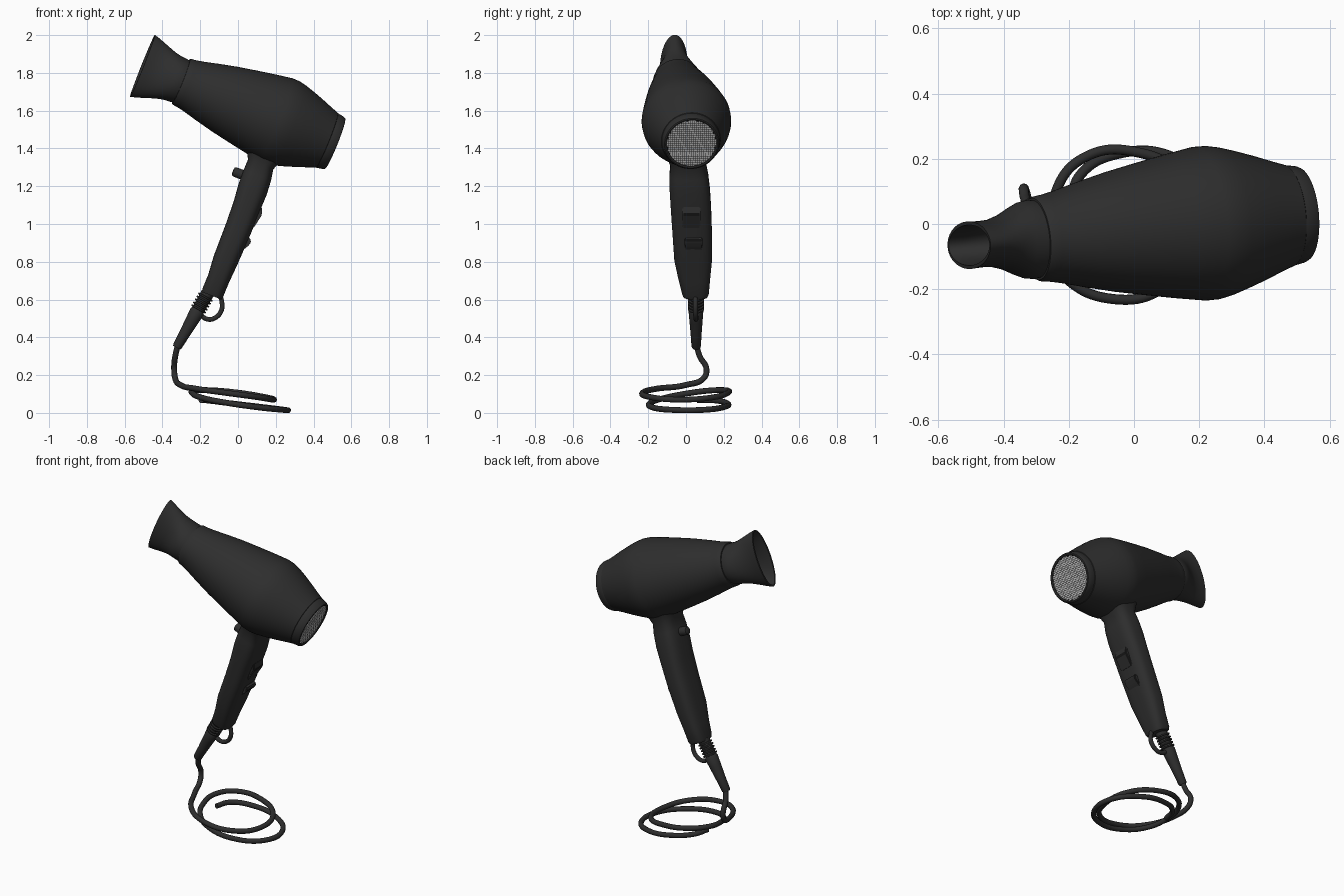
import bpy, bmesh, math
from mathutils import Vector, Matrix

if "Cube" in bpy.data.objects:
    bpy.data.objects.remove(bpy.data.objects["Cube"])


def material(name, v):
    m = bpy.data.materials.new(name)
    m.diffuse_color = (v, v, v, 1)
    m.use_nodes = True
    m.node_tree.nodes["Principled BSDF"].inputs["Base Color"].default_value = m.diffuse_color
    return m


BLACK = material("matte_black", 0.027)
GREY = material("light_grey_mesh", 0.5)


def finish(ob, angle=35):
    bpy.ops.object.select_all(action='DESELECT')
    ob.select_set(True)
    bpy.context.view_layer.objects.active = ob
    bpy.ops.object.shade_smooth_by_angle(angle=math.radians(angle))


def new_object(name, bm, mats=(BLACK,), angle=35):
    bmesh.ops.recalc_face_normals(bm, faces=bm.faces)
    me = bpy.data.meshes.new(name)
    bm.to_mesh(me)
    bm.free()
    for m in mats:
        me.materials.append(m)
    ob = bpy.data.objects.new(name, me)
    bpy.context.collection.objects.link(ob)
    finish(ob, angle)
    return ob


def loft(name, rings, ax, ay, power=2, n=48, angle=35):
    """Skin rings of (centre, half width along ax, half width along ay)."""
    bm = bmesh.new()
    rows = []
    for c, a, b in rings:
        row = []
        for i in range(n):
            t = 2 * math.pi * i / n
            u, v = math.cos(t), math.sin(t)
            u = math.copysign(abs(u) ** (2 / power), u)
            v = math.copysign(abs(v) ** (2 / power), v)
            row.append(bm.verts.new(Vector(c) + ax * a * u + ay * b * v))
        rows.append(row)
    for r, s in zip(rows, rows[1:]):
        for i in range(n):
            bm.faces.new((r[i], r[(i + 1) % n], s[(i + 1) % n], s[i]))
    bm.faces.new(rows[0])
    bm.faces.new(rows[-1])
    return new_object(name, bm, angle=angle)


def tube(name, pts, radius):
    cu = bpy.data.curves.new(name, 'CURVE')
    cu.dimensions = '3D'
    cu.bevel_depth = radius
    cu.bevel_resolution = 3
    cu.resolution_u = 10
    cu.use_fill_caps = True
    sp = cu.splines.new('BEZIER')
    sp.bezier_points.add(len(pts) - 1)
    for bp, p in zip(sp.bezier_points, pts):
        bp.co = p
        bp.handle_left_type = bp.handle_right_type = 'AUTO'
    cu.materials.append(BLACK)
    ob = bpy.data.objects.new(name, cu)
    bpy.context.collection.objects.link(ob)
    bpy.ops.object.select_all(action='DESELECT')
    ob.select_set(True)
    bpy.context.view_layer.objects.active = ob
    bpy.ops.object.convert(target='MESH')
    finish(bpy.context.object, 50)


# Barrel frame: axis runs from the rear grille to the nozzle
REAR = Vector((0.515, 0.03, 1.425))
AXIS = Vector((-1.02, -0.095, 0.412)).normalized()
SIDE = AXIS.cross(Vector((0, 0, 1))).normalized()
UP = SIDE.cross(AXIS).normalized()


def on_axis(t):
    return REAR + AXIS * t


# Barrel body
body = [(0.045, 0.150), (0.05, 0.157), (0.085, 0.169), (0.15, 0.193), (0.21, 0.213),
        (0.26, 0.228), (0.30, 0.236), (0.34, 0.2365), (0.43, 0.222), (0.53, 0.204),
        (0.63, 0.185), (0.73, 0.162), (0.81, 0.142), (0.85, 0.134), (0.875, 0.131),
        (0.885, 0.126), (0.886, 0.11)]
loft("barrel", [(on_axis(t), r, r) for t, r in body], SIDE, UP, n=64)

# Rear ring with recessed lip
ring = [(0.06, 0.152), (0.045, 0.155), (0.012, 0.149), (0.002, 0.144), (0, 0.138),
        (0.003, 0.131), (0.02, 0.128)]
loft("rear_ring", [(on_axis(t), r, r) for t, r in ring], SIDE, UP, n=64)

# Rear grille: fine wire mesh with pale openings
bm = bmesh.new()
bmesh.ops.create_grid(bm, x_segments=24, y_segments=24, size=0.135)
bmesh.ops.delete(bm, geom=[f for f in bm.faces if f.calc_center_median().length > 0.131],
                 context='FACES')
cells = bm.faces[:]
bmesh.ops.inset_individual(bm, faces=cells, thickness=0.0017, depth=0)
for f in cells:
    f.material_index = 1
frame = Matrix((SIDE, UP, -AXIS)).transposed().to_4x4()
bm.transform(Matrix.Translation(on_axis(0.008)) @ frame)
grille = new_object("rear_grille", bm, (BLACK, GREY))
if grille.data.polygons[0].normal.dot(AXIS) > 0:
    grille.data.flip_normals()

# Flattened concentrator nozzle, hollow at the mouth
nozzle = [(0.86, 0.115, 0.115), (0.90, 0.122, 0.122), (0.93, 0.117, 0.124),
          (0.96, 0.103, 0.130), (0.99, 0.086, 0.139), (1.03, 0.073, 0.153),
          (1.07, 0.071, 0.167), (1.105, 0.073, 0.177), (1.105, 0.062, 0.167),
          (1.06, 0.058, 0.148), (1.0, 0.06, 0.118), (0.95, 0.07, 0.1)]
loft("nozzle", [(on_axis(t), a, b) for t, a, b in nozzle], SIDE, UP, n=56)

# Handle
HX, HY = Vector((0.93, 0, -0.36)), Vector((0, 1, 0))
handle = [(0.16, 0.005, 1.45, 0.14, 0.15), (0.135, 0.008, 1.37, 0.098, 0.115),
          (0.12, 0.012, 1.315, 0.072, 0.095), (0.103, 0.015, 1.26, 0.078, 0.103),
          (0.078, 0.02, 1.185, 0.080, 0.107), (0.045, 0.026, 1.09, 0.074, 0.107),
          (0.0, 0.032, 0.97, 0.071, 0.105), (-0.065, 0.038, 0.81, 0.067, 0.1),
          (-0.103, 0.044, 0.71, 0.059, 0.084), (-0.134, 0.05, 0.635, 0.059, 0.071),
          (-0.139, 0.05, 0.62, 0.054, 0.065)]
loft("handle", [((x, y, z), a, b) for x, y, z, a, b in handle], HX, HY, power=3, n=48)


# Wedge switches on the back of the handle
def wedge(name, profile, y0, y1):
    bm = bmesh.new()
    face = bm.faces.new([bm.verts.new((x, y0, z)) for x, z in profile])
    ext = bmesh.ops.extrude_face_region(bm, geom=[face])
    bmesh.ops.translate(bm, vec=(0, y1 - y0, 0),
                        verts=[v for v in ext["geom"] if isinstance(v, bmesh.types.BMVert)])
    bmesh.ops.bevel(bm, geom=bm.edges[:], offset=0.006, segments=2, affect='EDGES')
    new_object(name, bm)


wedge("upper_switch", [(0.085, 1.115), (0.125, 1.095), (0.128, 1.05), (0.08, 0.975), (0.03, 1.0)],
      -0.02, 0.078)
wedge("lower_switch", [(0.03, 0.95), (0.072, 0.915), (0.062, 0.89), (0.005, 0.845), (-0.03, 0.88)],
      -0.008, 0.088)

# Cool button on the front of the handle
loft("cool_button", [(Vector((0.05, 0.018, 1.25)) - HX * d, r, r)
                     for d, r in ((0, 0.026), (0.072, 0.026), (0.08, 0.022), (0.083, 0.012))],
     HY, Vector((0.36, 0, 0.93)), n=24)

# Ribbed strain relief tapering to the cord
start, end = Vector((-0.16, 0.052, 0.635)), Vector((-0.325, 0.054, 0.345))
d = (end - start).normalized()
length = (end - start).length
relief = [(0, 0.036)]
for i in range(5):
    s = 0.02 + i * 0.018
    relief += [(s, 0.034), (s + 0.002, 0.043), (s + 0.009, 0.043), (s + 0.011, 0.034)]
relief += [(0.115, 0.039), (0.17, 0.035), (0.25, 0.029), (length - 0.01, 0.025), (length, 0.021)]
loft("strain_relief", [(start + d * s, r, r) for s, r in relief], d.cross(HY).normalized(), HY, n=28)

# Hanging loop
tube("hanging_loop", [(-0.10, 0.05, 0.635), (-0.086, 0.05, 0.59), (-0.087, 0.05, 0.545),
                      (-0.115, 0.052, 0.507), (-0.155, 0.053, 0.495), (-0.205, 0.053, 0.52)], 0.013)

# Coiled cord
tube("cord", [(-0.318, 0.054, 0.36), (-0.333, 0.075, 0.295), (-0.338, 0.108, 0.235),
              (-0.333, 0.095, 0.185), (-0.305, 0.0, 0.148), (-0.22, -0.155, 0.128),
              (-0.08, -0.228, 0.108), (0.09, -0.195, 0.085), (0.185, -0.04, 0.07),
              (0.15, 0.14, 0.082), (0.0, 0.222, 0.107), (-0.15, 0.205, 0.12),
              (-0.235, 0.11, 0.117), (-0.24, 0.0, 0.102), (-0.19, -0.11, 0.08),
              (-0.07, -0.185, 0.055), (0.1, -0.18, 0.03), (0.24, -0.07, 0.016),
              (0.25, 0.09, 0.016), (0.12, 0.205, 0.032), (-0.05, 0.215, 0.052),
              (-0.165, 0.15, 0.066), (-0.195, 0.06, 0.068)], 0.0155)
